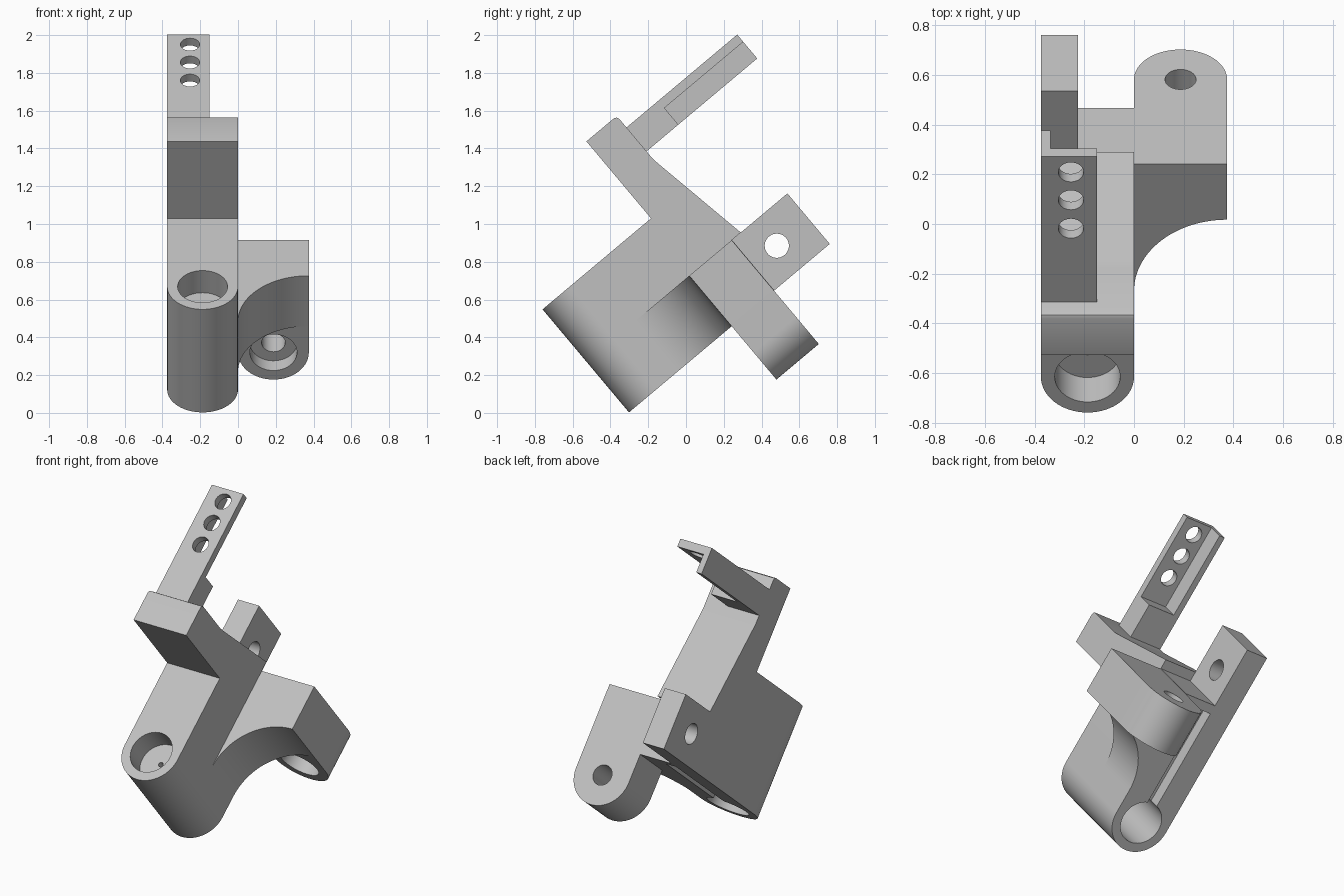
import bpy, bmesh
from math import sin, cos, pi, radians
from mathutils import Matrix

if "Cube" in bpy.data.objects:
    bpy.data.objects.remove(bpy.data.objects["Cube"], do_unlink=True)

grey = bpy.data.materials.new("plain grey")
grey.use_nodes = True
COLOUR = (0.53, 0.53, 0.53, 1)
grey.diffuse_color = COLOUR
grey.node_tree.nodes["Principled BSDF"].inputs["Base Color"].default_value = COLOUR

# Parts are drawn upright in (x, u, v), then the bracket is tilted about x
TILT = Matrix.Rotation(radians(40), 4, 'X')
LOW, MID, TOP = 0.196, 0.545, 0.908     # levels along v
LEFT = -0.375


def arc(cx, cy, r, start, end, n=32):
    return [(cx + r * cos(radians(start + (end - start) * i / n)),
             cy + r * sin(radians(start + (end - start) * i / n))) for i in range(n + 1)]


def circle(cx, cy, r):
    return arc(cx, cy, r, 0, 360, 48)[:-1]


def rect(a0, a1, b0, b1):
    return [(a0, b0), (a1, b0), (a1, b1), (a0, b1)]


def prism(name, axis, points, start, end):
    """Extrude a profile along one of the axes x, u or v."""
    place = {'x': lambda a, b, c: (c, a, b),
             'u': lambda a, b, c: (a, c, b),
             'v': lambda a, b, c: (a, b, c)}[axis]
    bm = bmesh.new()
    low = [bm.verts.new(place(a, b, start)) for a, b in points]
    high = [bm.verts.new(place(a, b, end)) for a, b in points]
    bm.faces.new(low)
    bm.faces.new(high)
    for i in range(len(points)):
        j = (i + 1) % len(points)
        bm.faces.new((low[i], low[j], high[j], high[i]))
    bmesh.ops.recalc_face_normals(bm, faces=bm.faces)
    mesh = bpy.data.meshes.new(name)
    bm.to_mesh(mesh)
    bm.free()
    mesh.materials.append(grey)
    obj = bpy.data.objects.new(name, mesh)
    bpy.context.collection.objects.link(obj)
    return obj


def combine(obj, tool, operation='DIFFERENCE'):
    mod = obj.modifiers.new("combine", 'BOOLEAN')
    mod.object, mod.operation, mod.solver = tool, operation, 'EXACT'
    bpy.context.view_layer.update()
    graph = bpy.context.evaluated_depsgraph_get()
    mesh = bpy.data.meshes.new_from_object(obj.evaluated_get(graph))
    obj.modifiers.clear()
    obj.data = mesh
    bpy.data.objects.remove(tool, do_unlink=True)


# Main body: side profile trimmed by a round-nosed outline
body = prism("main_body", 'x', [
    (-0.3, LOW), (0.775, LOW), (0.775, MID), (0.836, MID), (0.735, 1.11), (0.73, 1.145),
    (0.73, 1.42), (0.724, 1.434), (0.71, 1.44), (0.52, 1.44), (0.52, TOP), (-0.3, TOP)],
    -0.5, 0.1)
CX, CU = -0.1875, -0.042
combine(body, prism("outline", 'v', arc(CX, CU, 0.1875, 180, 360) + [(0, 1), (LEFT, 1)],
                    0, 1.6), 'INTERSECT')

# Upper socket, lower bore, pin hole and underside slot
for r, v0, v1 in [(0.132, 0.755, 1.0), (0.132, 0.1, 0.7), (0.015, 0.65, 0.8)]:
    combine(body, prism("bore", 'v', circle(CX, CU, r), v0, v1))
combine(body, prism("slot", 'v', rect(-0.225, -0.155, 0.0, 0.72), 0.1, LOW + 0.08))

# Rear lug with cross hole
lug = prism("rear_lug", 'x', rect(0.775, 1.158, LOW, MID), LEFT, -0.225)
combine(lug, prism("lug_hole", 'x', circle(0.937, 0.369, 0.064), -0.5, 0))

# Side arm with rounded end, through hole and counterbore
arm = prism("side_arm", 'u', arc(0.1875, 0.015, 0.1875, 180, 360) + [(0.375, MID), (0, MID)],
            0.48, 0.773)
for r, u0, u1 in [(0.125, 0.4, 0.56), (0.0625, 0.5, 0.9)]:
    combine(arm, prism("arm_hole", 'u', circle(0.1875, 0.015, r), u0, u1))

# Curved web joining arm and body
web = prism("curved_web", 'v', arc(0.375, 0.105, 0.375, 180, 90) + [(0, 0.48)], LOW, MID)

# Adjustment bar, hollowed beneath to leave a rim on one side
bar = prism("adjustment_bar", 'x', rect(0.73, 1.495, 1.195, 1.36), LEFT, -0.15)
combine(bar, prism("channel", 'x', rect(0.95, 1.6, 1.1, 1.31), -0.337, 0))
for u in (1.118, 1.267, 1.414):
    combine(bar, prism("bar_hole", 'v', circle(-0.254, u, 0.051), 1.1, 1.5))

# Tilt, shade and keep machined edges sharp
for obj in (body, lug, arm, web, bar):
    obj.data.transform(TILT)
    obj.data.shade_smooth()
    obj.data.set_sharp_from_angle(angle=radians(28))
    obj.data.update()
